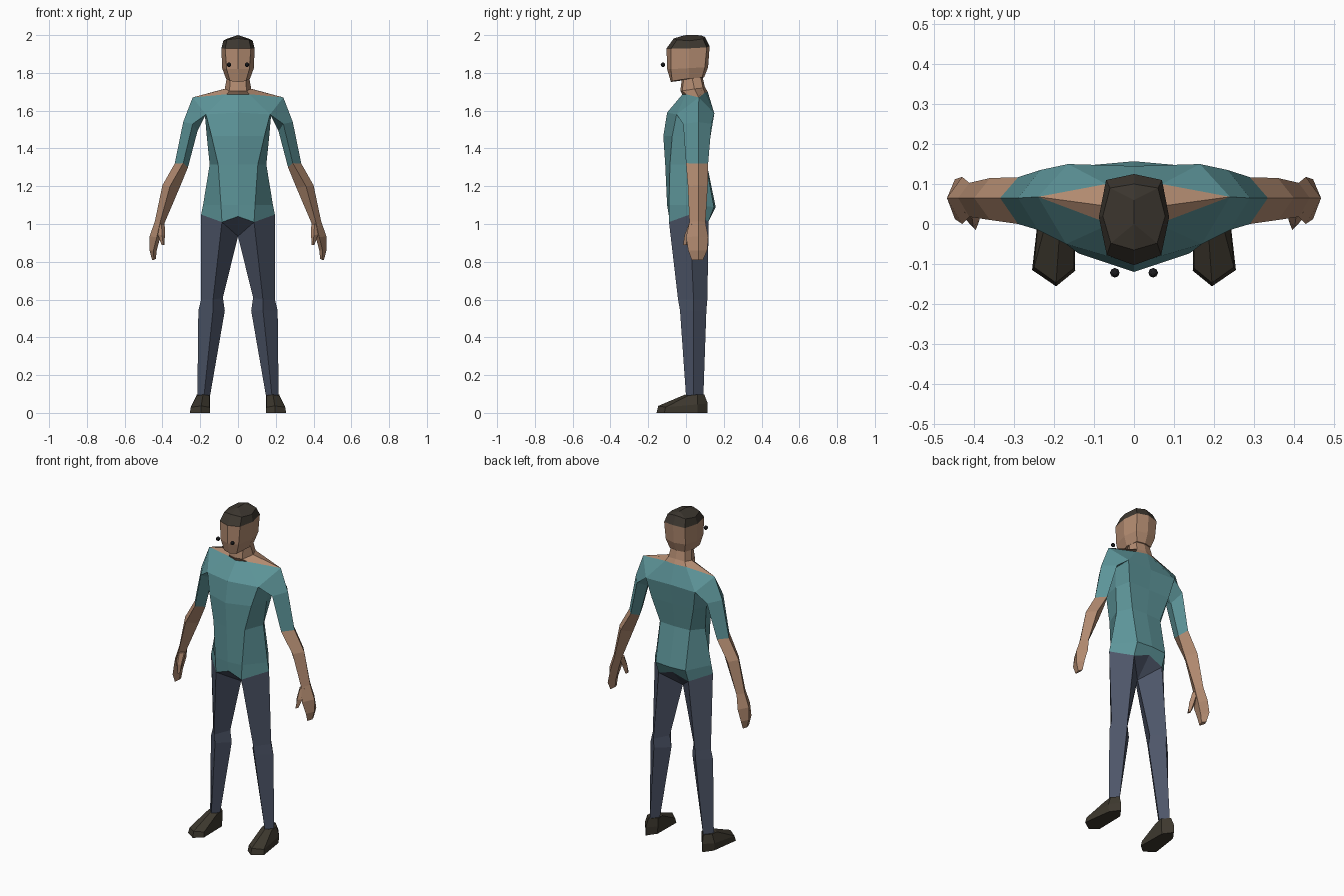
import bpy, bmesh


def mat(name, rgb):
    m = bpy.data.materials.new(name)
    m.diffuse_color = (*rgb, 1)
    return m


SHIRT = mat("teal_shirt", (0.11, 0.30, 0.32))
SKIN = mat("skin", (0.45, 0.26, 0.165))
HAIR = mat("dark_hair", (0.046, 0.038, 0.029))
JEANS = mat("navy_trousers", (0.075, 0.092, 0.14))
SHOES = mat("brown_shoes", (0.046, 0.039, 0.027))
EYES = mat("black_eyes", (0.012, 0.012, 0.014))


def loft(name, material, rings, closed=True, caps=(), skip=(), extra=()):
    """Loft rings on the +x half and mirror them; extra adds loose polygons."""
    bm = bmesh.new()
    for side in (1, -1):
        vs = [[bm.verts.new((side * x, y, z)) for x, y, z in r] for r in rings]
        n = len(rings[0])
        for i in range(len(vs) - 1):
            for j in range(n if closed else n - 1):
                if (i, j) not in skip:
                    k = (j + 1) % n
                    bm.faces.new((vs[i][j], vs[i][k], vs[i + 1][k], vs[i + 1][j]))
        for c in caps:
            bm.faces.new(vs[c])
        for poly in extra:
            bm.faces.new([bm.verts.new((side * x, y, z)) for x, y, z in poly])
    bmesh.ops.remove_doubles(bm, verts=bm.verts, dist=0.0005)
    bmesh.ops.dissolve_degenerate(bm, edges=bm.edges, dist=0.0005)
    bmesh.ops.recalc_face_normals(bm, faces=bm.faces)
    me = bpy.data.meshes.new(name)
    bm.to_mesh(me)
    bm.free()
    me.materials.append(material)
    ob = bpy.data.objects.new(name, me)
    bpy.context.collection.objects.link(ob)
    return ob


# Half rings run: centre front, front corner, side, back corner, centre back
hem = [(0, -.09, 1.04), (.085, -.09, 1.01), (.195, .02, 1.05), (.1, .12, 1.015), (0, .13, 1.05)]
chest = [(0, -.1, 1.59), (.17, -.05, 1.58), (.175, .05, 1.575), (.165, .15, 1.585), (0, .145, 1.585)]
collar = [(0, -.02, 1.685), (.06, 0, 1.687), (.24, .068, 1.67), (.07, .1, 1.695), (0, .115, 1.70)]

# Shirt body, with the armholes left open
loft("shirt_body", SHIRT, [
    hem,
    [(0, -.10, 1.1), (.09, -.09, 1.1), (.185, .02, 1.1), (.1, .148, 1.09), (0, .157, 1.09)],
    [(0, -.11, 1.315), (.105, -.085, 1.315), (.15, .03, 1.315), (.1, .105, 1.32), (0, .11, 1.32)],
    [(0, -.12, 1.465), (.14, -.073, 1.465), (.165, .04, 1.46), (.14, .13, 1.465), (0, .13, 1.465)],
    chest, collar],
    closed=False, skip=((4, 1), (4, 2)),
    extra=((chest[1], collar[2], collar[1]), (chest[3], collar[3], collar[2])))

# Sleeves: outer, front, inner, back
cuff = [(.335, .065, 1.32), (.29, 0, 1.322), (.265, .065, 1.30), (.29, .117, 1.32)]
loft("sleeves", SHIRT, [
    [collar[2], chest[1], chest[2], chest[3]],
    [(.29, .065, 1.54), (.24, -.015, 1.53), (.215, .06, 1.49), (.235, .135, 1.53)],
    cuff])

# Forearms and hands
loft("forearms_and_hands", SKIN, [
    cuff,
    [(.40, .065, 1.205), (.36, .01, 1.2), (.31, .065, 1.19), (.36, .115, 1.2)],
    [(.44, .065, 1.015), (.412, .018, 1.01), (.387, .06, 1.01), (.412, .103, 1.01)],
    [(.468, .065, .935), (.43, 0, .93), (.412, .06, .93), (.43, .118, .93)],
    [(.468, .065, .86), (.448, .012, .86), (.43, .06, .86), (.448, .112, .86)],
    [(.455, .065, .81), (.445, .03, .81), (.435, .06, .815), (.445, .09, .81)]],
    caps=(0, -1))
loft("thumbs", SKIN, [
    [(.425, .03, 1.0), (.405, .015, 1.0), (.388, .04, 1.0), (.405, .06, 1.0)],
    [(.425, .015, .945), (.402, -.008, .94), (.387, .01, .94), (.402, .035, .94)],
    [(.405, 0, .89), (.396, -.015, .89), (.39, 0, .89), (.396, .015, .89)]],
    caps=(0, -1))

# Bare shoulders and neck
neck = [(0, -.03, 1.705), (.045, -.02, 1.705), (.07, .045, 1.715), (.055, .09, 1.72), (0, .10, 1.725)]
loft("neck", SKIN, [
    collar, neck,
    [(0, -.02, 1.785), (.04, -.01, 1.785), (.058, .03, 1.785), (.045, .075, 1.79), (0, .085, 1.79)]],
    closed=False)

# Head and hair share the hairline ring
hairline = [(0, -.103, 1.93), (.068, -.078, 1.93), (.088, .017, 1.93), (.07, .11, 1.935), (0, .125, 1.94)]
loft("head", SKIN, [
    [(0, -.08, 1.752), (.042, -.073, 1.757), (.064, .015, 1.77), (.05, .085, 1.775), (0, .095, 1.775)],
    [(0, -.1, 1.82), (.06, -.08, 1.82), (.084, .017, 1.825), (.066, .1, 1.83), (0, .117, 1.83)],
    hairline], closed=False, caps=(0,))
loft("hair", HAIR, [
    hairline,
    [(0, -.065, 1.982), (.058, -.048, 1.975), (.078, .02, 1.97), (.06, .09, 1.98), (0, .1, 1.99)],
    [(0, -.02, 1.996), (0, 0, 2), (0, .03, 2), (0, .06, 2), (0, .08, 1.998)]],
    closed=False)

# Trousers: outer, front, inner, back, plus the gusset between the legs
crotch = (0, .03, .935)
loft("trousers", JEANS, [
    [hem[2], hem[1], crotch, hem[3]],
    [(.195, .04, .60), (.132, -.042, .60), (.08, .04, .61), (.14, .113, .60)],
    [(.21, .04, .54), (.132, -.032, .545), (.07, .04, .54), (.14, .108, .545)],
    [(.215, .04, .09), (.18, 0, .09), (.148, .04, .09), (.18, .092, .09)]],
    extra=((hem[0], hem[1], crotch), (hem[4], hem[3], crotch)))

# Shoes: inner heel, inner toe, toe tip, outer toe, outer heel, back of heel
loft("shoes", SHOES, [
    [(.15, .06, 0), (.147, -.117, 0), (.195, -.156, 0), (.255, -.115, 0), (.23, .06, 0), (.19, .115, 0)],
    [(.147, .06, .045), (.15, -.11, .03), (.195, -.147, .037), (.25, -.108, .03), (.235, .06, .045), (.19, .115, .05)],
    [(.147, .06, .097), (.15, .012, .092), (.185, -.005, .097), (.218, .012, .092), (.218, .06, .097), (.185, .097, .097)]],
    caps=(0, 2))

# Eyes
for side, label in ((-1, "left"), (1, "right")):
    bpy.ops.mesh.primitive_uv_sphere_add(segments=8, ring_count=6, radius=.012,
                                         location=(side * .048, -.122, 1.843))
    eye = bpy.context.object
    eye.name = label + "_eye"
    eye.data.materials.append(EYES)
